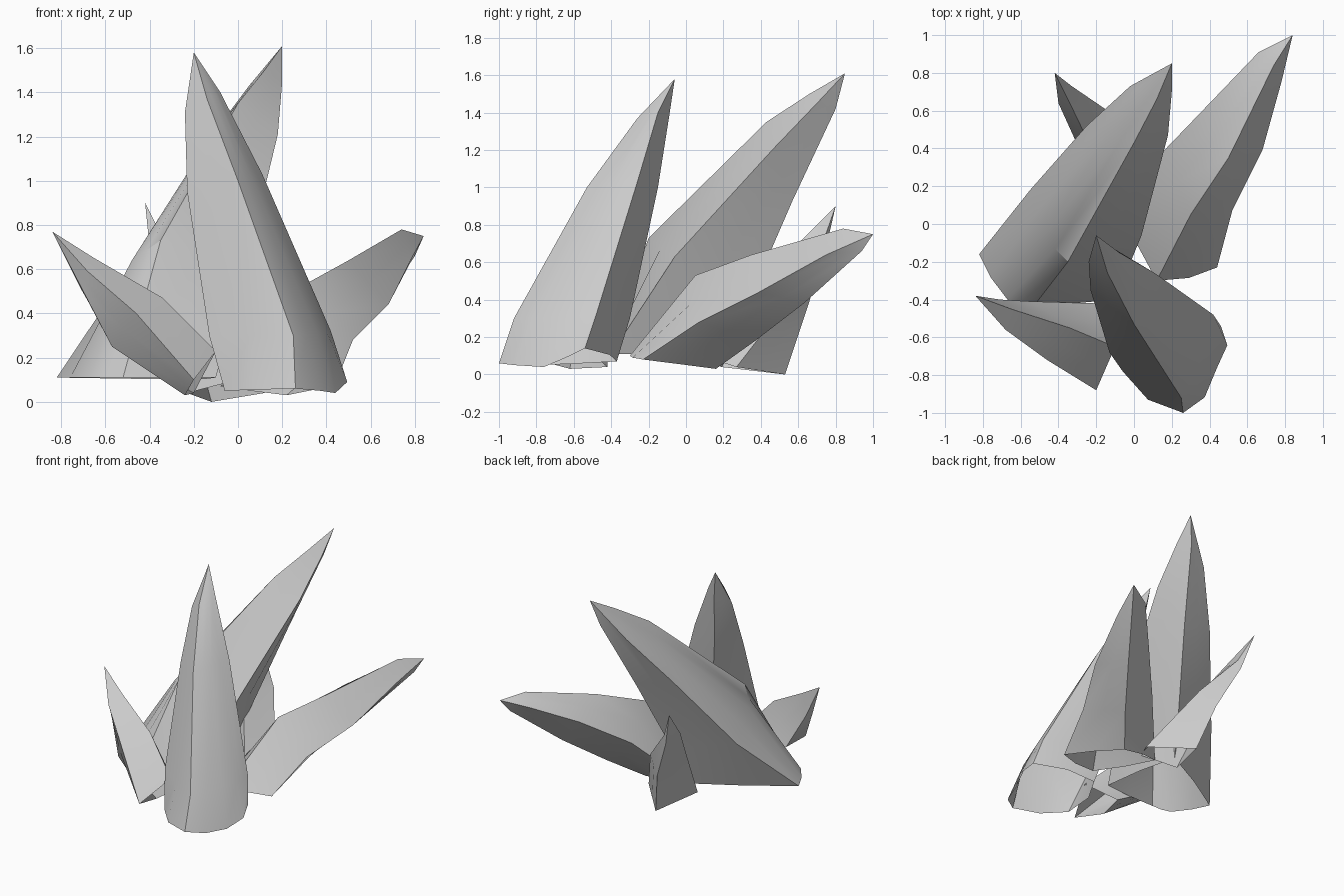
import bpy
import bmesh
from math import radians
from mathutils import Vector

default_cube = bpy.data.objects.get("Cube")
if default_cube:
    bpy.data.objects.remove(default_cube, do_unlink=True)

# Single stone colour
stone = bpy.data.materials.new("grey_stone")
stone.use_nodes = True
grey = (0.6, 0.6, 0.6, 1.0)
stone.diffuse_color = grey
stone.node_tree.nodes["Principled BSDF"].inputs["Base Color"].default_value = grey


def bulged_ring(corners, bulge):
    """Return the corners with an outward-pushed midpoint between each pair."""
    centre = sum(corners, Vector()) / len(corners)
    ring = []
    for index, corner in enumerate(corners):
        following = corners[(index + 1) % len(corners)]
        middle = (corner + following) / 2
        push = (middle - centre) * bulge
        push.z = 0
        ring += [corner, middle + push]
    return ring


def make_spike(name, tip, ridges, bulge):
    """Loft a hollow pointed crystal; each ridge runs from the foot to the tip."""
    mesh = bmesh.new()
    rings = []
    for level in range(len(ridges[0])):
        corners = [Vector(ridge[level]) for ridge in ridges]
        # Only the foot is rounded; the faces flatten out above it
        ring = bulged_ring(corners, bulge * 0.3 ** level)
        rings.append([mesh.verts.new(point) for point in ring])
    point = mesh.verts.new(tip)
    count = len(rings[0])

    # Side walls and the fan at the tip
    for index in range(count):
        after = (index + 1) % count
        for lower, upper in zip(rings, rings[1:]):
            mesh.faces.new((lower[index], lower[after], upper[after], upper[index]))
        mesh.faces.new((rings[-1][index], rings[-1][after], point))

    # Close the foot to orient the walls outward, then open it again
    foot = mesh.faces.new(list(reversed(rings[0])))
    bmesh.ops.recalc_face_normals(mesh, faces=mesh.faces[:])
    bmesh.ops.delete(mesh, geom=[foot], context="FACES_ONLY")

    data = bpy.data.meshes.new(name)
    mesh.to_mesh(data)
    mesh.free()
    data.materials.append(stone)
    spike = bpy.data.objects.new(name, data)
    bpy.context.collection.objects.link(spike)
    bpy.ops.object.select_all(action="DESELECT")
    spike.select_set(True)
    bpy.context.view_layer.objects.active = spike
    bpy.ops.object.shade_smooth_by_angle(angle=radians(30))


# Tall spike at the front, leaning back
front = [(.26, -1, .06), (.25, -.92, .3), (0, -.53, 1), (-.14, -.26, 1.37)]
flank = [(.44, -.76, .04), (.36, -.7, .31), (.06, -.4, 1.02), (-.1, -.2, 1.39)]
right = [(.46, -.54, .14), (.42, -.48, .32), (.11, -.26, 1.03), (-.08, -.15, 1.4)]
back = [(.05, -.37, .07), (0, -.3, .3), (-.13, -.15, 1), (-.17, -.09, 1.38)]
left = [(-.06, -.78, .05), (-.13, -.68, .3), (-.23, -.35, .95), (-.24, -.2, 1.31)]
make_spike("front_spike", (-.2, -.06, 1.58), [front, flank, right, back, left], .2)

# Tall broad spike at the back
front = [(-.52, -.42, .11), (-.35, -.2, .73), (0, .43, 1.35), (.12, .66, 1.5)]
right = [(-.1, -.4, .11), (.04, -.06, .63), (.18, .47, 1.21), (.2, .7, 1.45)]
back = [(-.2, .2, .1), (-.12, .34, .4), (.02, .57, .93), (.15, .8, 1.42)]
left = [(-.82, -.16, .11), (-.55, .18, .48), (-.25, .52, 1), (-.02, .73, 1.33)]
shoulder = [(-.67, -.4, .11), (-.48, -.06, .64), (-.13, .48, 1.19), (.05, .7, 1.43)]
make_spike("back_spike", (.2, .85, 1.61), [front, right, back, left, shoulder], .05)

# Long low spike reaching out to one side
top = [(.12, -.3, .1), (.3, .05, .53), (.5, .35, .64), (.74, .84, .78)]
right = [(.44, -.23, .08), (.52, .07, .28), (.68, .39, .44), (.78, .75, .64)]
under = [(.22, .16, .03), (.39, .37, .18), (.58, .63, .38), (.8, .94, .66)]
left = [(-.08, .13, .07), (.17, .4, .38), (.42, .66, .57), (.66, .91, .71)]
make_spike("low_side_spike", (.84, 1, .75), [top, right, under, left], .1)

# Short spike on the other side
top = [(-.1, -.65, .23), (-.34, -.55, .47), (-.65, -.45, .65)]
front = [(-.2, -.88, .1), (-.46, -.72, .4), (-.68, -.56, .59)]
under = [(-.24, -.62, .03), (-.57, -.6, .25), (-.7, -.5, .5)]
back = [(-.2, -.42, .04), (-.54, -.41, .23), (-.71, -.4, .51)]
make_spike("short_side_spike", (-.84, -.38, .77), [top, front, under, back], 0)

# Small spike tucked in behind
top = [(0, .08, .1), (-.2, .35, .45), (-.33, .62, .72)]
right = [(.12, .27, .04), (-.11, .58, .44), (-.33, .73, .7)]
back = [(-.12, .53, 0), (-.21, .64, .33), (-.35, .74, .64)]
left = [(-.23, .19, .04), (-.3, .42, .42), (-.4, .64, .7)]
make_spike("small_rear_spike", (-.42, .8, .9), [top, right, back, left], 0)
